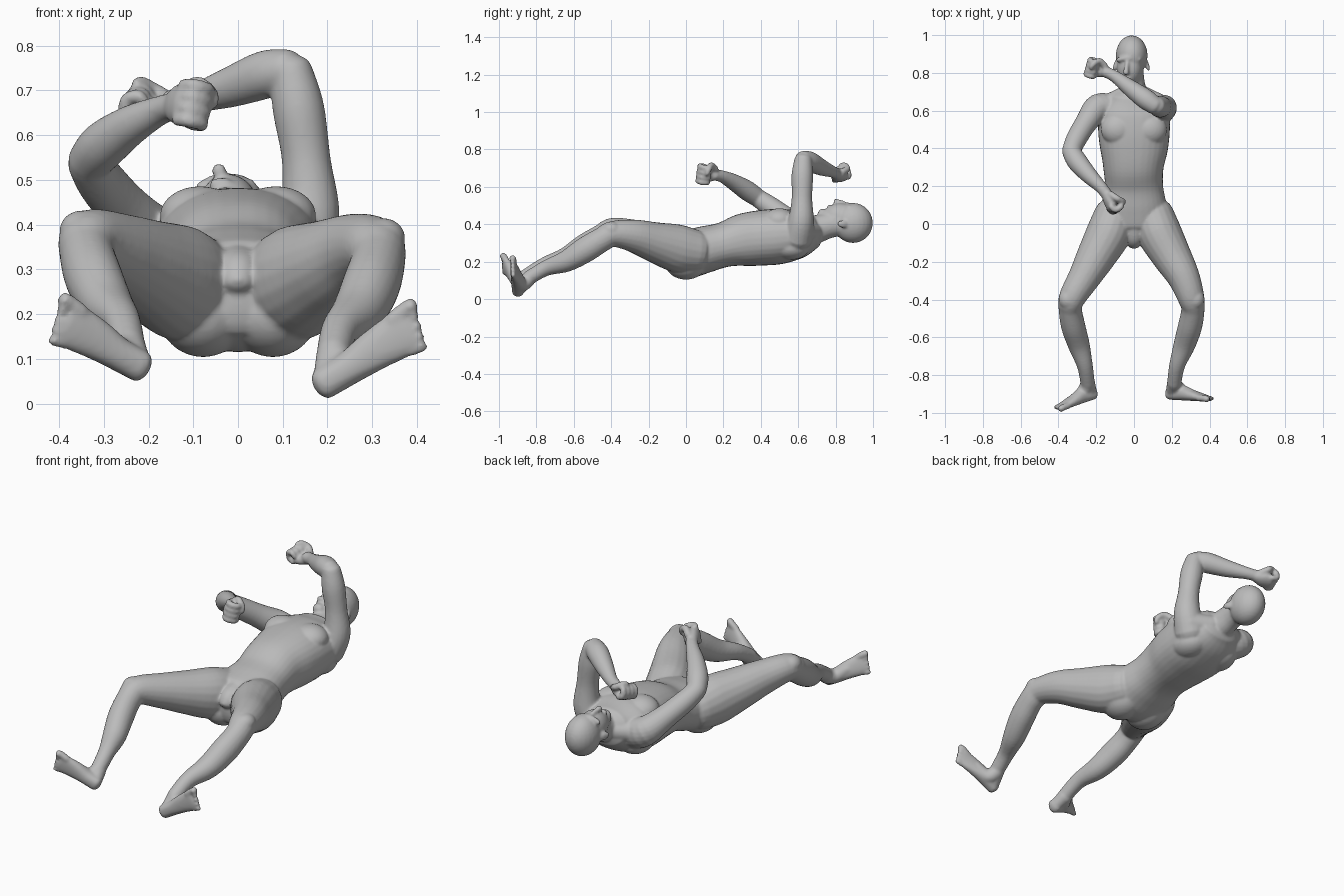
import bpy, bmesh, math
from mathutils import Vector, Matrix

if "Cube" in bpy.data.objects:
    bpy.data.objects.remove(bpy.data.objects["Cube"])

grey = bpy.data.materials.new("plain grey")
grey.use_nodes = True
grey.diffuse_color = (0.5, 0.5, 0.5, 1)
grey.node_tree.nodes["Principled BSDF"].inputs["Base Color"].default_value = (0.5, 0.5, 0.5, 1)

bm = bmesh.new()


def spline(secs, steps=5):
    """Catmull-Rom through sections (x, y, z, side radius, up radius)."""
    secs = [tuple(s) + (s[-1],) * (5 - len(s)) for s in secs]
    p = [secs[0]] + secs + [secs[-1]]
    out = []
    for i in range(1, len(p) - 2):
        for k in range(steps):
            t = k / steps
            out.append([0.5 * (2 * b + (c - a) * t + (2 * a - 5 * b + 4 * c - d) * t * t
                               + (3 * b - a - 3 * c + d) * t ** 3)
                        for a, b, c, d in zip(*p[i - 1:i + 3])])
    return out + [list(secs[-1])]


def loft(secs, up=(0, 0, 1), power=2.0, cap=0.7, n=20):
    """Round-capped tube with superelliptic sections."""
    pts = spline(secs)
    rings = []
    for i, s in enumerate(pts):
        a, b = pts[max(i - 1, 0)], pts[min(i + 1, len(pts) - 1)]
        t = (Vector(b[:3]) - Vector(a[:3])).normalized()
        rings.append((Vector(s[:3]), t, s[3], s[4]))

    def ends(ring, sign):
        c, t, rx, ry = ring
        return [(c + t * sign * cap * min(rx, ry) * math.sin(q), t, rx * math.cos(q), ry * math.cos(q))
                for q in (0.4, 0.8, 1.15, 1.45)]
    rings = ends(rings[0], -1)[::-1] + rings + ends(rings[-1], 1)
    loops = []
    for c, t, rx, ry in rings:
        side = Vector(up).cross(t).normalized()
        top = t.cross(side)
        loop = []
        for k in range(n):
            ca, sa = math.cos(math.tau * k / n), math.sin(math.tau * k / n)
            e = 2 / power
            loop.append(bm.verts.new(c + side * rx * math.copysign(abs(ca) ** e, ca)
                                     + top * ry * math.copysign(abs(sa) ** e, sa)))
        loops.append(loop)
    for A, B in zip(loops, loops[1:]):
        for k in range(n):
            bm.faces.new((A[k], A[(k + 1) % n], B[(k + 1) % n], B[k]))
    bm.faces.new(loops[0][::-1])
    bm.faces.new(loops[-1])


def ball(c, r, rot=None):
    m = Matrix.Translation(c) @ (rot or Matrix()) @ Matrix.Diagonal((*r, 1))
    bmesh.ops.create_uvsphere(bm, u_segments=24, v_segments=16, radius=1, matrix=m)


def fist(c, d, k, s=1.0):
    """Closed hand: d points along the forearm, k runs across the knuckles."""
    c, d = Vector(c), Vector(d).normalized()
    k = Vector(k)
    k = (k - d * k.dot(d)).normalized()
    n = d.cross(k)
    at = lambda a, b, e: c + (d * a + k * b + n * e) * s
    loft([(*at(-0.06, 0, 0.005), 0.03 * s, 0.026 * s), (*at(-0.02, 0, 0.012), 0.046 * s, 0.028 * s),
          (*at(0.025, 0, 0.014), 0.05 * s, 0.026 * s)], up=n)
    for i in range(4):
        b = (i - 1.5) * 0.027
        loft([(*at(0.02, b, 0.022), 0.016 * s), (*at(0.047, b, 0.008), 0.017 * s),
              (*at(0.043, b, -0.028), 0.016 * s), (*at(0.012, b, -0.036), 0.015 * s),
              (*at(0.0, b, -0.015), 0.014 * s)], up=k, n=12)
    loft([(*at(-0.04, 0.03, -0.005), 0.02 * s), (*at(-0.005, 0.054, -0.022), 0.018 * s),
          (*at(0.02, 0.035, -0.05), 0.016 * s), (*at(0.028, 0.01, -0.054), 0.013 * s)], up=d, n=12)


def foot(heel, toe, ankle):
    """Foot from heel to toe, sole turned to the front, big toe on top."""
    h, t, a = Vector(heel), Vector(toe), Vector(ankle)
    L = (t - h).normalized()
    up = Vector((0, 1, 0))
    up = (up - L * up.dot(L)).normalized()
    w = L.cross(up)
    w = w if w.z > 0 else -w
    ln = (t - h).length
    at = lambda f, b, e: h + L * ln * f + w * b + up * e
    loft([(*at(0.06, 0, 0.032), 0.036, 0.032), (*at(0.3, 0, 0.038), 0.038, 0.038),
          (*at(0.55, 0.004, 0.03), 0.046, 0.03), (*at(0.8, 0.004, 0.02), 0.053, 0.02),
          (*at(0.88, 0.004, 0.017), 0.05, 0.016)], up=up, power=2.3)
    # instep joining the ankle
    loft([(*a, 0.04), (*at(0.28, 0, 0.055), 0.036), (*at(0.55, 0.01, 0.034), 0.03)], up=w)
    loft([(*a, 0.038), (*at(0.1, 0, 0.035), 0.033)], up=w)
    for i in range(5):
        b = 0.046 - i * 0.0225
        r = 0.018 if i == 0 else 0.0125
        loft([(*at(0.8, b * 0.9, 0.018), r), (*at(0.93 - 0.012 * i, b, 0.018), r),
              (*at(1.0 - 0.024 * i, b, 0.014), r)], up=up, n=12)


# Torso from crotch to neck
loft([(0, -0.07, 0.235, 0.07, 0.085), (0, 0.0, 0.238, 0.17, 0.125), (0, 0.1, 0.265, 0.172, 0.125),
      (0, 0.2, 0.29, 0.154, 0.12), (-0.003, 0.3, 0.315, 0.16, 0.14), (0, 0.4, 0.327, 0.18, 0.148),
      (0, 0.5, 0.335, 0.19, 0.148), (0, 0.6, 0.348, 0.185, 0.13), (0, 0.67, 0.365, 0.13, 0.1)],
     power=2.25, cap=0.5, n=32)
# Neck
loft([(0, 0.63, 0.36, 0.10, 0.08), (-0.003, 0.70, 0.375, 0.072, 0.075), (-0.008, 0.77, 0.395, 0.062, 0.068),
      (-0.01, 0.85, 0.41, 0.06, 0.07)])
for s in (-1, 1):
    ball((s * 0.078, 0.0, 0.2), (0.1, 0.115, 0.096))            # buttock
    ball((s * 0.085, 0.5, 0.42), (0.09, 0.085, 0.066))          # chest muscle
    ball((s * 0.095, 0.56, 0.275), (0.085, 0.10, 0.065))        # shoulder blade
    loft([(s * 0.05, 0.68, 0.36, 0.05), (s * 0.15, 0.62, 0.36, 0.06)])   # shoulder slope
loft([(0, 0.02, 0.335, 0.05, 0.03), (0, -0.07, 0.305, 0.045, 0.035), (0, -0.105, 0.27, 0.035, 0.03)])  # groin

# Head: skull, face, jaw, nose, brow, lips and ears
ball((-0.012, 0.893, 0.407), (0.084, 0.106, 0.107))
ball((-0.022, 0.825, 0.435), (0.068, 0.095, 0.078))
loft([(-0.015, 0.80, 0.42, 0.066, 0.05), (-0.026, 0.75, 0.445, 0.048, 0.04), (-0.03, 0.725, 0.46, 0.03, 0.027)])
loft([(-0.034, 0.865, 0.505, 0.011), (-0.04, 0.825, 0.518, 0.013), (-0.043, 0.8, 0.521, 0.017)], n=12)
loft([(-0.085, 0.868, 0.483, 0.013), (-0.035, 0.878, 0.503, 0.014), (0.03, 0.872, 0.488, 0.013)], n=12)
ball((-0.038, 0.768, 0.49), (0.028, 0.014, 0.016))
for x, lean in ((0.07, 0.3), (-0.098, -0.3)):
    ball((x, 0.84, 0.402), (0.011, 0.034, 0.021), Matrix.Rotation(lean, 4, 'Z'))

# Left arm: raised, forearm crossing in front of the face
loft([(0.12, 0.595, 0.33, 0.085), (0.158, 0.615, 0.42, 0.07), (0.153, 0.62, 0.54, 0.055),
      (0.135, 0.622, 0.66, 0.058), (0.118, 0.627, 0.745, 0.048)], up=(0, 1, 0))
loft([(0.112, 0.625, 0.745, 0.048), (0.06, 0.662, 0.735, 0.054), (-0.02, 0.72, 0.706, 0.045),
      (-0.1, 0.78, 0.682, 0.032), (-0.15, 0.805, 0.672, 0.03)])
fist((-0.197, 0.82, 0.665), (-1, 0.3, -0.1), (0.3, 1, 0.25), 0.95)

# Right arm: elbow out, fist held above the waist
loft([(-0.12, 0.6, 0.34, 0.085), (-0.19, 0.615, 0.37, 0.075), (-0.25, 0.54, 0.43, 0.06),
      (-0.305, 0.45, 0.495, 0.055), (-0.333, 0.385, 0.54, 0.049)])
loft([(-0.333, 0.385, 0.54, 0.049), (-0.3, 0.33, 0.578, 0.054), (-0.24, 0.26, 0.622, 0.045),
      (-0.175, 0.195, 0.655, 0.033), (-0.14, 0.15, 0.665, 0.031)])
fist((-0.117, 0.115, 0.668), (0.45, -1, 0.05), (0.2, 0.1, 1), 0.98)

# Legs: hip, thigh, knee, calf, ankle
for s, kx, kz, ax, az in ((-1, 0.337, 0.365, 0.245, 0.13), (1, 0.312, 0.348, 0.213, 0.11)):
    loft([(s * 0.1, 0.05, 0.255, 0.11, 0.115), (s * 0.135, -0.05, 0.272, 0.118, 0.128),
          (s * 0.2, -0.17, 0.305, 0.104, 0.108), (s * 0.262, -0.28, 0.338, 0.086, 0.088),
          (s * (kx - 0.01), -0.39, kz, 0.071, 0.07), (s * kx, -0.45, kz - 0.03, 0.062, 0.066),
          (s * (kx - 0.015), -0.54, kz - 0.085, 0.064, 0.069), (s * (kx - 0.045), -0.64, kz - 0.145, 0.058, 0.058),
          (s * (ax + 0.015), -0.75, az + 0.055, 0.042, 0.042), (s * ax, -0.845, az, 0.038, 0.038)])
    ball((s * (kx + 0.012), -0.4, kz + 0.022), (0.05, 0.055, 0.045))     # kneecap

foot((-0.198, -0.925, 0.072), (-0.408, -0.993, 0.19), (-0.243, -0.845, 0.125))
foot((0.175, -0.93, 0.035), (0.412, -0.942, 0.18), (0.212, -0.845, 0.105))

# Fuse everything into one smooth skin
bmesh.ops.recalc_face_normals(bm, faces=bm.faces)
mesh = bpy.data.meshes.new("body")
bm.to_mesh(mesh)
bm.free()
mesh.materials.append(grey)
body = bpy.data.objects.new("body", mesh)
bpy.context.collection.objects.link(body)
remesh = body.modifiers.new("fuse", 'REMESH')
remesh.mode = 'VOXEL'
remesh.voxel_size = 0.0065
remesh.use_smooth_shade = True
soften = body.modifiers.new("soften", 'SMOOTH')
soften.factor = 0.5
soften.iterations = 7
